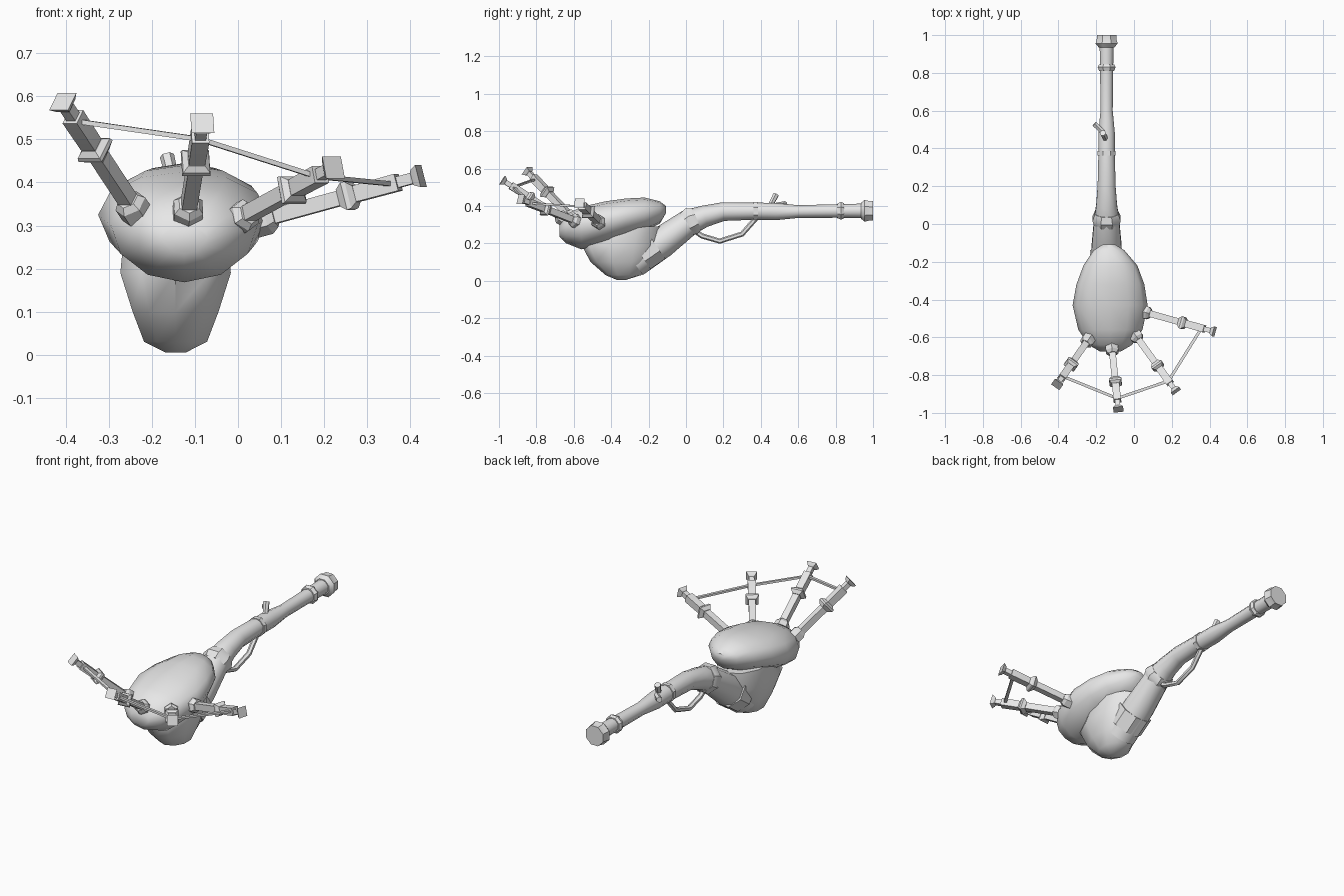
import bpy, bmesh, math
from mathutils import Vector

if "Cube" in bpy.data.objects:
    bpy.data.objects.remove(bpy.data.objects["Cube"])

grey = bpy.data.materials.new("light_grey")
grey.diffuse_color = (0.8, 0.8, 0.8, 1)
grey.use_nodes = True
grey.node_tree.nodes["Principled BSDF"].inputs["Base Color"].default_value = grey.diffuse_color
CX = -0.145  # centre line of the body and barrel


def finish(name, rings, angle=40):
    """Skin a list of equal-length point rings and cap both ends."""
    bm = bmesh.new()
    loops = [[bm.verts.new(p) for p in r] for r in rings]
    n = len(loops[0])
    for a, b in zip(loops, loops[1:]):
        for i in range(n):
            bm.faces.new((a[i], a[(i + 1) % n], b[(i + 1) % n], b[i]))
    bm.faces.new(loops[0][::-1])
    bm.faces.new(loops[-1])
    bmesh.ops.recalc_face_normals(bm, faces=bm.faces)
    me = bpy.data.meshes.new(name)
    bm.to_mesh(me)
    bm.free()
    me.materials.append(grey)
    ob = bpy.data.objects.new(name, me)
    bpy.context.collection.objects.link(ob)
    bpy.ops.object.select_all(action='DESELECT')
    ob.select_set(True)
    bpy.context.view_layer.objects.active = ob
    bpy.ops.object.shade_smooth_by_angle(angle=math.radians(angle))
    return ob


def tube(name, path, radii, sides, angle=40, up=(0, 0, 1), flat=1.0, turn=0.5):
    """Tube along a path; rings stand square to the local direction."""
    pts = [Vector(p) for p in path]
    rings = []
    for i, p in enumerate(pts):
        d = (pts[min(i + 1, len(pts) - 1)] - pts[max(i - 1, 0)]).normalized()
        side = d.cross(Vector(up)).normalized()
        top = side.cross(d)
        ring = []
        for k in range(sides):
            a = 2 * math.pi * (k + turn) / sides
            ring.append(p + radii[i] * (math.cos(a) * side + flat * math.sin(a) * top))
        rings.append(ring)
    return finish(name, rings, angle)


# Egg-shaped bag: y, left x, right x, bottom z, widest z, top z
bag = [(-0.675, -0.18, -0.07, 0.235, 0.27, 0.30),
       (-0.64, -0.24, -0.01, 0.20, 0.285, 0.355),
       (-0.56, -0.295, 0.045, 0.168, 0.30, 0.395),
       (-0.43, -0.325, 0.072, 0.20, 0.325, 0.425),
       (-0.32, -0.305, 0.055, 0.235, 0.345, 0.44),
       (-0.22, -0.268, 0.018, 0.268, 0.36, 0.445),
       (-0.14, -0.215, -0.05, 0.305, 0.375, 0.425),
       (-0.108, -0.165, -0.10, 0.36, 0.38, 0.40)]
rings = []
for y, x0, x1, zb, zm, zt in bag:
    ring = []
    for k in range(12):
        a = 2 * math.pi * k / 12
        s = math.sin(a)
        ring.append(((x0 + x1) / 2 + (x1 - x0) / 2 * math.cos(a), y,
                     zm + s * ((zt - zm) if s > 0 else (zm - zb))))
    rings.append(ring)
finish("bag", rings, 50)

# Tapered lower body: z, front y, back y, half width
body = [(0.005, -0.37, -0.32, 0.025), (0.03, -0.43, -0.24, 0.077),
        (0.10, -0.51, -0.17, 0.105), (0.19, -0.558, -0.13, 0.135),
        (0.29, -0.48, -0.13, 0.125)]
rings = []
for z, y0, y1, w in body:
    rings.append([(CX + w * math.cos(a), (y0 + y1) / 2 + (y1 - y0) / 2 * math.sin(a), z)
                  for a in [2 * math.pi * (k + 0.5) / 10 for k in range(10)]])
finish("lower_body", rings, 45)


def line(yz):
    return [(CX, y, z) for y, z in yz]


# Stock collar, barrel, bands and muzzle
tube("stock_collar", line([(-0.24, 0.135), (-0.16, 0.19)]), [0.095, 0.095], 8)
barrel = [(-0.28, 0.10, 0.085), (-0.13, 0.205, 0.084), (0.02, 0.315, 0.07),
          (0.10, 0.345, 0.058), (0.20, 0.37, 0.05), (0.36, 0.372, 0.046),
          (0.48, 0.37, 0.046), (0.60, 0.37, 0.034), (0.80, 0.373, 0.036),
          (0.96, 0.374, 0.039)]
tube("barrel", line([(y, z) for y, z, r in barrel]), [r for y, z, r in barrel], 10, 50)
tube("rear_band", line([(0.005, 0.304), (0.028, 0.318), (0.058, 0.33)]),
     [0.072, 0.081, 0.068], 8)
tube("middle_band", line([(0.362, 0.372), (0.386, 0.372)]), [0.052, 0.052], 8)
tube("front_band", line([(0.81, 0.374), (0.83, 0.374), (0.845, 0.374)]),
     [0.043, 0.051, 0.043], 8)
tube("muzzle", line([(0.935, 0.374), (0.955, 0.374), (0.98, 0.374), (1.0, 0.374)]),
     [0.045, 0.063, 0.056, 0.056], 8)

# Guard loop under the barrel and the lever pegs above it
tube("guard", line([(0.05, 0.265), (0.085, 0.24), (0.18, 0.212), (0.30, 0.25),
                    (0.375, 0.335)]), [0.014] * 5, 6)
tube("peg", [(-0.15, 0.45, 0.40), (-0.165, 0.482, 0.462)], [0.014, 0.017], 6)
tube("lever", [(-0.14, 0.465, 0.40), (-0.21, 0.53, 0.41)], [0.014, 0.016], 6)

# Four pipes fanning out of the bag: base, tip
pipes = [((-0.24, -0.61, 0.335), (-0.407, -0.85, 0.588)),
         ((-0.117, -0.655, 0.33), (-0.083, -0.982, 0.538)),
         ((0.005, -0.585, 0.317), (0.222, -0.885, 0.435)),
         ((0.05, -0.465, 0.312), (0.425, -0.57, 0.415))]
# Distance along the pipe and half width of each step
shaft = [(-0.08, 0.019), (0.5, 0.019), (0.5, 0.017), (0.62, 0.021), (0.86, 0.022),
         (0.86, 0.014), (0.95, 0.014), (0.96, 0.02), (1.0, 0.029)]
flange = [(-0.03, 0.035), (0.06, 0.035), (0.10, 0.024)]
collar = [(0.50, 0.022), (0.545, 0.036), (0.57, 0.034), (0.60, 0.021)]
holds = []
for i, (a, b) in enumerate(pipes):
    a, b = Vector(a), Vector(b)
    holds.append(a.lerp(b, 0.82))
    d = (b - a).normalized()
    for part, steps in (("shaft", shaft), ("flange", flange), ("collar", collar)):
        sides = 4 if part == "collar" else 6 if part == "flange" else 4
        grow = 1.3 if sides == 4 else 1.1
        # Explicit frame keeps steps with equal positions square to the pipe
        side = d.cross(Vector((0, 0, 1))).normalized()
        top = side.cross(d)
        rings = []
        for t, w in steps:
            rings.append([a.lerp(b, t) + w * grow *
                          (math.cos(g) * side + math.sin(g) * top)
                          for g in [2 * math.pi * (k + 0.5) / sides for k in range(sides)]])
        finish(f"pipe_{part}_{i + 1}", rings, 30)

# Cord linking the pipes
for i in range(3):
    tube(f"cord_{i + 1}", [holds[i], holds[i + 1]], [0.011, 0.011], 4, 30, flat=0.7)
